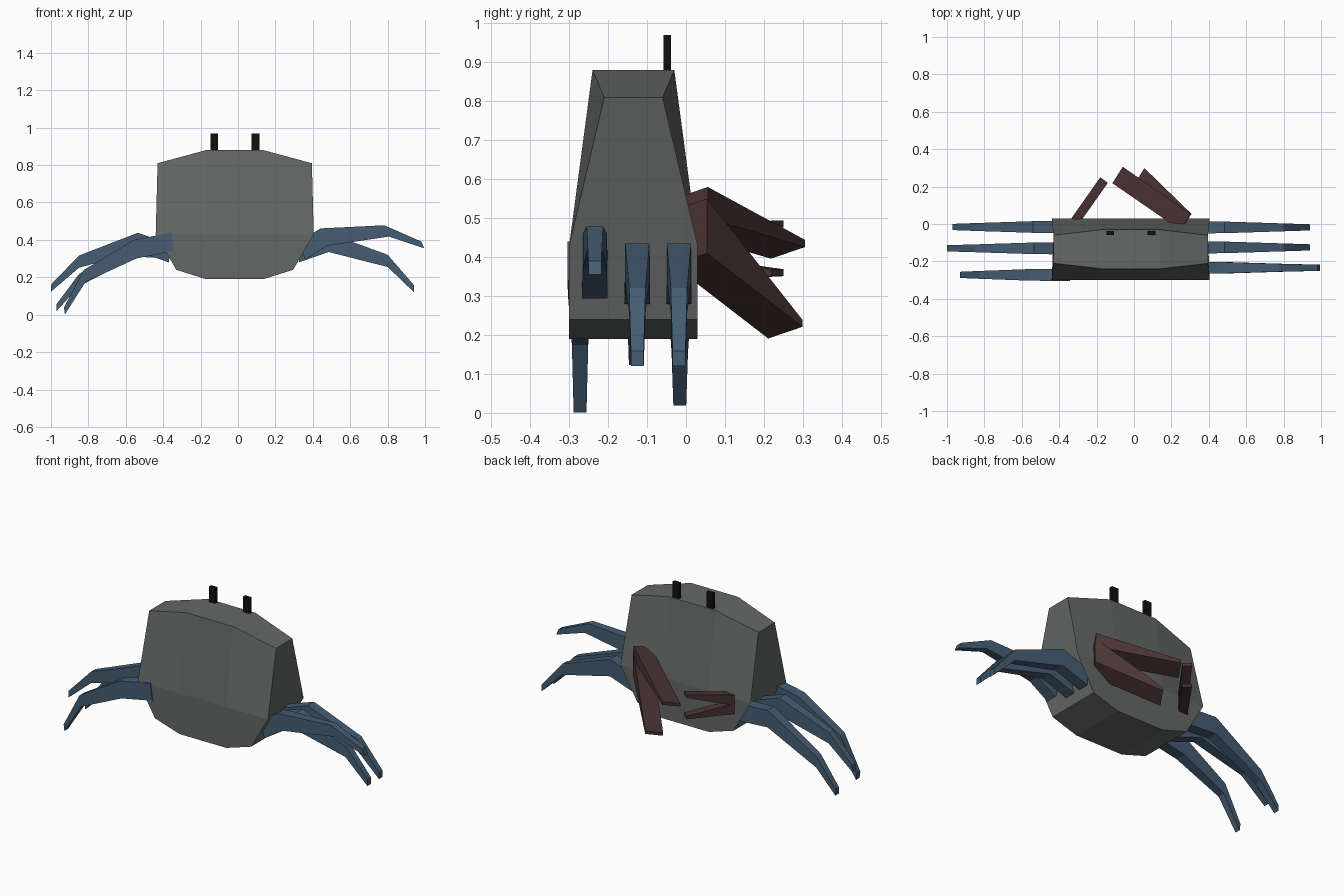
import bpy, bmesh
from math import radians
from mathutils import Vector, Matrix

if "Cube" in bpy.data.objects:
    bpy.data.objects.remove(bpy.data.objects["Cube"])


def material(name, rgb):
    m = bpy.data.materials.new(name)
    m.diffuse_color = (*rgb, 1)
    m.use_nodes = True
    m.node_tree.nodes["Principled BSDF"].inputs["Base Color"].default_value = m.diffuse_color
    return m


GREY = material("shell_grey", (0.13, 0.135, 0.135))
BLUE = material("leg_blue", (0.06, 0.11, 0.17))
RED = material("claw_red", (0.07, 0.035, 0.035))
BLACK = material("eye_black", (0.005, 0.005, 0.005))


def finish(name, bm, mat):
    bmesh.ops.recalc_face_normals(bm, faces=bm.faces)
    me = bpy.data.meshes.new(name)
    bm.to_mesh(me)
    bm.free()
    me.materials.append(mat)
    ob = bpy.data.objects.new(name, me)
    bpy.context.collection.objects.link(ob)
    return ob


def loft(name, sections, mat):
    """Skin a row of equal-length closed sections and cap both ends."""
    bm = bmesh.new()
    rings = [[bm.verts.new(p) for p in s] for s in sections]
    n = len(rings[0])
    for a, b in zip(rings, rings[1:]):
        for i in range(n):
            j = (i + 1) % n
            bm.faces.new((a[i], a[j], b[j], b[i]))
    bm.faces.new(rings[0])
    bm.faces.new(rings[-1])
    return finish(name, bm, mat)


def bar(name, ends, mat):
    """Tapered four-sided bar: (centre, width vector, height vector) per section."""
    secs = []
    for c, w, h in ends:
        c, w, h = Vector(c), Vector(w) / 2, Vector(h) / 2
        secs.append([c - w - h, c + w - h, c + w + h, c - w + h])
    loft(name, secs, mat)


# shell: four columns across, each with top, middle and bottom (x, z)
columns = [
    ((-0.43, 0.81), (-0.44, 0.43), (-0.33, 0.24)),
    ((-0.17, 0.88), (-0.17, 0.43), (-0.17, 0.19)),
    ((0.135, 0.88), (0.135, 0.43), (0.135, 0.19)),
    ((0.395, 0.81), (0.405, 0.43), (0.295, 0.24)),
]
sections = []
for k, col in enumerate(columns):
    top = (-0.21, -0.06) if k in (0, 3) else (-0.24, -0.03)
    ys = (top, (-0.30, 0.03), (-0.30, 0.03))
    front = [(x, y[0], z) for (x, z), y in zip(col, ys)]
    back = [(x, y[1], z) for (x, z), y in zip(col, ys)]
    sections.append(front + back[::-1])
loft("shell", sections, GREY)

# eyes
for side, x in (("left", -0.127), ("right", 0.094)):
    bm = bmesh.new()
    bmesh.ops.create_cube(bm, size=1, matrix=Matrix.Translation((x, -0.048, 0.925))
                          @ Matrix.Diagonal((0.042, 0.02, 0.09, 1)))
    finish(side + "_eye", bm, BLACK)

# legs: joints as (x, z) from the shell out to the tip, y position and tilt
right_pose = ((0.325, 0.33), (0.485, 0.385), (0.80, 0.288), (0.94, 0.14))
legs = {
    "right_rear_leg": (-0.018, 0, right_pose),
    "right_middle_leg": (-0.125, 0, right_pose),
    "right_front_leg": (-0.234, 22, ((0.34, 0.34), (0.46, 0.415), (0.795, 0.448), (0.988, 0.373))),
    "left_rear_leg": (-0.016, 0, ((-0.36, 0.35), (-0.54, 0.36), (-0.85, 0.185), (-0.97, 0.038))),
    "left_middle_leg": (-0.13, 0, ((-0.37, 0.33), (-0.535, 0.388), (-0.85, 0.284), (-1.0, 0.142))),
    "left_front_leg": (-0.272, 8, ((-0.35, 0.39), (-0.55, 0.35), (-0.82, 0.207), (-0.928, 0.02))),
}
sizes = ((0.065, 0.10), (0.062, 0.10), (0.042, 0.065), (0.033, 0.038))
for name, (y, tilt, joints) in legs.items():
    h = Matrix.Rotation(radians(-tilt), 3, 'Y') @ Vector((0, 0, 1))
    bar(name, [((x, y, z), (0, wy, 0), h * hz)
               for (x, z), (wy, hz) in zip(joints, sizes)], BLUE)

# claws: two tapered fingers each, (base, base height, tip)
wide, thin = Vector((0.055, 0.088, 0.03)), Vector((0.04, -0.03, 0))
fingers = {
    "right_claw_upper": (wide, (0.275, 0.012, 0.525), 0.08, (-0.088, 0.262, 0.42)),
    "right_claw_lower": (wide, (0.28, 0.01, 0.465), 0.14, (0.028, 0.255, 0.215)),
    "left_claw_upper": (thin, (-0.315, 0.015, 0.42), 0.06, (-0.16, 0.235, 0.485)),
    "left_claw_lower": (thin, (-0.315, 0.015, 0.37), 0.06, (-0.16, 0.235, 0.36)),
}
for name, (w, base, height, tip) in fingers.items():
    bar(name, [(base, w, (0, 0, height)), (tip, w, (0, 0, 0.018))], RED)
